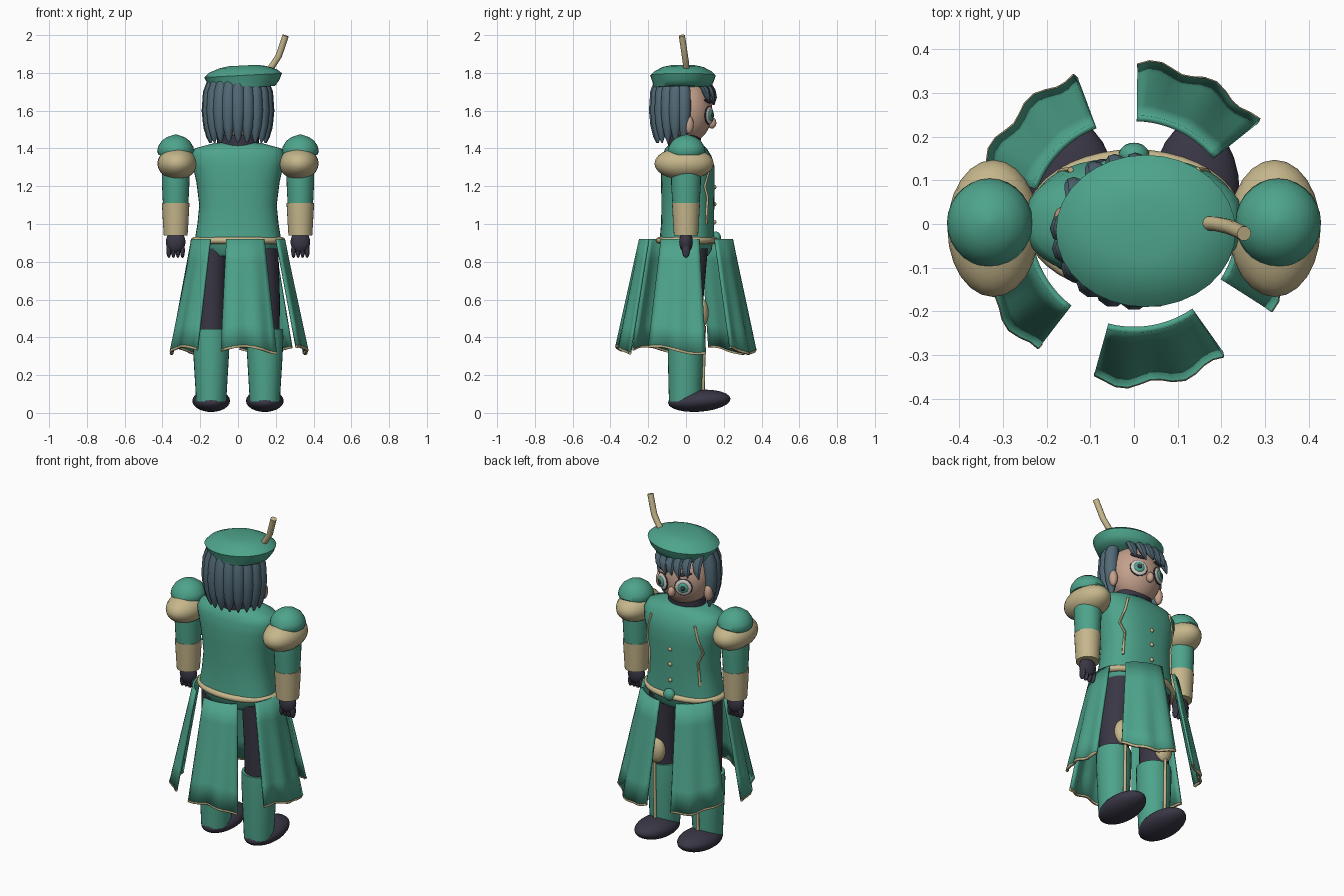
import bpy, bmesh, math
from mathutils import Matrix, Vector

if "Cube" in bpy.data.objects:
    bpy.data.objects.remove(bpy.data.objects["Cube"])


def material(name, r, g, b):
    m = bpy.data.materials.new(name)
    m.diffuse_color = (r, g, b, 1)
    m.use_nodes = True
    m.node_tree.nodes["Principled BSDF"].inputs["Base Color"].default_value = m.diffuse_color
    return m


GREEN = material("green_cloth", 0.075, 0.37, 0.26)
GOLD = material("pale_gold", 0.56, 0.47, 0.26)
DARK = material("charcoal", 0.042, 0.038, 0.06)
HAIR = material("slate_hair", 0.085, 0.145, 0.185)
SKIN = material("skin", 0.55, 0.35, 0.26)
WHITE = material("eye_white", 0.62, 0.6, 0.56)


def finish(name, bm, mat, angle=40):
    bmesh.ops.recalc_face_normals(bm, faces=bm.faces)
    me = bpy.data.meshes.new(name)
    bm.to_mesh(me)
    bm.free()
    me.materials.append(mat)
    me.shade_smooth()
    me.set_sharp_from_angle(angle=math.radians(angle))
    ob = bpy.data.objects.new(name, me)
    bpy.context.collection.objects.link(ob)
    return ob


def ellipsoid(name, loc, size, mat, rot=(0, 0, 0), seg=24):
    bm = bmesh.new()
    bmesh.ops.create_uvsphere(bm, u_segments=seg, v_segments=seg // 2, radius=1)
    ob = finish(name, bm, mat)
    ob.location, ob.scale, ob.rotation_euler = loc, size, rot
    return ob


def loft(name, rings, mat, n=28, power=2.0, angle=40):
    """Stack of rings (z, centre x, centre y, radius x, radius y), capped."""
    bm = bmesh.new()
    rows = []
    for z, cx, cy, rx, ry in rings:
        row = []
        for i in range(n):
            c, s = math.cos(math.tau * i / n), math.sin(math.tau * i / n)
            row.append(bm.verts.new((cx + rx * math.copysign(abs(c) ** (2 / power), c),
                                     cy + ry * math.copysign(abs(s) ** (2 / power), s), z)))
        rows.append(row)
    for a, b in zip(rows, rows[1:]):
        for i in range(n):
            j = (i + 1) % n
            bm.faces.new((a[i], a[j], b[j], b[i]))
    bm.faces.new(rows[0])
    bm.faces.new(rows[-1])
    return finish(name, bm, mat, angle)


def tube(name, pts, radius, mat, closed=False, n=8):
    pts = [Vector(p) for p in pts]
    bm = bmesh.new()
    rows, k = [], len(pts)
    for i, p in enumerate(pts):
        if closed:
            d = pts[(i + 1) % k] - pts[i - 1]
        else:
            d = pts[min(i + 1, k - 1)] - pts[max(i - 1, 0)]
        d.normalize()
        ref = Vector((0, 0, 1)) if abs(d.z) < 0.7 else Vector((0, 1, 0))
        u = d.cross(ref).normalized()
        v = d.cross(u)
        rows.append([bm.verts.new(p + radius * (u * math.cos(math.tau * a / n) + v * math.sin(math.tau * a / n)))
                     for a in range(n)])
    pairs = list(zip(rows, rows[1:])) + ([(rows[-1], rows[0])] if closed else [])
    for a, b in pairs:
        for i in range(n):
            bm.faces.new((a[i], a[(i + 1) % n], b[(i + 1) % n], b[i]))
    if not closed:
        bm.faces.new(rows[0])
        bm.faces.new(rows[-1])
    return finish(name, bm, mat, 60)


# Jacket and hips
loft("jacket", [(0.91, 0, 0.005, 0.23, 0.145), (1.0, 0, 0.008, 0.215, 0.14), (1.1, 0, 0.01, 0.205, 0.14),
                (1.22, 0, 0.01, 0.22, 0.142), (1.3, 0, 0.01, 0.238, 0.142), (1.36, 0, 0.005, 0.25, 0.13),
                (1.4, 0, 0, 0.23, 0.11), (1.43, 0, 0, 0.12, 0.08)], GREEN, 40, 2.4, 60)
loft("hips", [(0.83, 0, 0.005, 0.17, 0.11), (0.86, 0, 0.005, 0.205, 0.13), (0.92, 0, 0.005, 0.225, 0.142)],
     GREEN, 40, 2.4)
loft("collar", [(1.4, 0, -0.01, 0.11, 0.085), (1.47, 0, -0.01, 0.11, 0.09)], DARK)
tube("belt", [(0.233 * math.cos(a), 0.005 + 0.148 * math.sin(a), 0.913)
              for a in [math.tau * i / 40 for i in range(40)]], 0.018, GOLD, True)
ellipsoid("buckle", (0, 0.158, 0.925), (0.035, 0.028, 0.035), GREEN)
for z in (1.01, 1.105, 1.195):
    ellipsoid("button", (0, 0.151, z), (0.012, 0.01, 0.012), GOLD, seg=12)

# Five flared skirt panels with gold hems
def panel_point(centre, u, t, k):
    a = math.radians(centre + 24.5 * u)
    r = 0.242 + 0.118 * t + 0.009 * t * math.cos(7 * u + k)
    z = 0.92 - t * (0.585 + 0.02 * math.sin(2.2 * u + 1.3 * k))
    return Vector((r * math.cos(a), r * math.sin(a), z))


for k, centre in enumerate((-8, 64, 136, 208, 280)):
    bm = bmesh.new()
    us = [-1 + i / 6 for i in range(13)]
    grid = [[bm.verts.new(panel_point(centre, u, j / 5, k)) for u in us] for j in range(6)]
    for a, b in zip(grid, grid[1:]):
        for i in range(12):
            bm.faces.new((b[i], b[i + 1], a[i + 1], a[i]))
    panel = finish("skirt_panel", bm, GREEN, 50)
    mod = panel.modifiers.new("thickness", "SOLIDIFY")
    mod.thickness, mod.offset = 0.014, 0
    tube("skirt_hem", [panel_point(centre, u, 1, k) for u in us], 0.009, GOLD, n=6)

# Parts that repeat on both sides
for s in (-1, 1):
    x = 0.142 * s
    # Legs, boots and shoes
    loft("thigh", [(0.42, x, 0, 0.078, 0.082), (0.6, x, 0.002, 0.08, 0.09), (0.87, x * 0.94, 0.004, 0.08, 0.112)], DARK)
    loft("boot", [(0.06, x, -0.005, 0.08, 0.085), (0.12, x, -0.004, 0.083, 0.088), (0.3, x, -0.002, 0.094, 0.094),
                  (0.4, x, -0.002, 0.098, 0.095), (0.445, x, -0.002, 0.096, 0.094)], GREEN)
    ellipsoid("shoe", (x, 0.07, 0.064), (0.1, 0.166, 0.058), DARK, (math.radians(4), 0, 0))
    ellipsoid("knee_pad", (x, 0.078, 0.53), (0.055, 0.042, 0.08), GOLD)
    tube("boot_stripe", [(x, 0.09, 0.1), (x, 0.094, 0.3), (x, 0.096, 0.46)], 0.009, GOLD)

    # Arms
    x = 0.33 * s
    loft("sleeve", [(1.08, x, 0, 0.066, 0.07), (1.2, x, 0, 0.072, 0.078), (1.34, x, 0, 0.075, 0.08)], GREEN)
    loft("cuff", [(0.94, x, 0, 0.063, 0.064), (1.0, x, 0, 0.067, 0.068), (1.11, x, 0, 0.073, 0.074)], GOLD)
    ellipsoid("shoulder_puff", (0.322 * s, -0.01, 1.32), (0.105, 0.157, 0.086), GOLD)
    loft("shoulder_cap", [(1.365, x, 0.003, 0.09, 0.09), (1.385, x, 0.003, 0.098, 0.101),
                          (1.41, x, 0.003, 0.093, 0.095), (1.44, x, 0.003, 0.074, 0.076),
                          (1.46, x, 0.003, 0.047, 0.048), (1.473, x, 0.003, 0.008, 0.008)], GREEN)
    ellipsoid("hand", (x, 0, 0.905), (0.052, 0.036, 0.06), DARK)
    for f in range(4):
        ellipsoid("finger", (x + (f - 1.5) * 0.024, 0, 0.86), (0.013, 0.022, 0.04), DARK, seg=12)

    # Jacket piping that follows the chest
    path = []
    for px, z, rx in ((0.145, 1.36, 0.25), (0.165, 1.28, 0.232), (0.185, 1.2, 0.218),
                      (0.16, 1.14, 0.21), (0.165, 1.07, 0.208), (0.17, 1.0, 0.215)):
        ry = 0.13 if z > 1.3 else 0.142
        path.append((s * px, 0.01 + ry * (1 - (px / rx) ** 2.4) ** (1 / 2.4), z))
    tube("jacket_piping", path, 0.007, GOLD, n=6)

    # Ears, eyes and brows
    ellipsoid("ear", (0.16 * s, 0.015, 1.525), (0.024, 0.026, 0.048), SKIN, seg=16)
    turn = math.radians(-24 * s)
    out = Vector((math.sin(-turn), math.cos(turn), 0))
    eye = Vector((0.068 * s, 0.121, 1.575))
    for part, depth, r, mat in (("eye_rim", 0.0, 0.05, DARK), ("eye_white", 0.005, 0.046, WHITE),
                                ("iris", 0.012, 0.03, GREEN), ("pupil", 0.018, 0.014, DARK)):
        ellipsoid(part, eye + out * depth, (r, 0.011, r), mat, (0, 0, turn))
    ellipsoid("eyebrow", (0.07 * s, 0.118, 1.65), (0.045, 0.014, 0.009), DARK, (0, math.radians(-10 * s), turn))

# Head
ellipsoid("head", (0, 0.005, 1.595), (0.15, 0.135, 0.17), SKIN, seg=32)
ellipsoid("nose", (0, 0.137, 1.535), (0.021, 0.024, 0.03), SKIN, seg=16)

# Hair: cap, long locks round the back, short fringe
ellipsoid("hair_cap", (0, -0.035, 1.63), (0.155, 0.13, 0.13), HAIR)
for i in range(11):
    a = math.radians(176 + 18.8 * i)
    dx, dy = math.cos(a), math.sin(a)
    rings = [(z, 0.155 * w * dx, -0.02 + 0.14 * w * dy, r, r)
             for z, w, r in ((1.77, 0.85, 0.028), (1.7, 0.96, 0.037), (1.6, 1.0, 0.038),
                             (1.52, 1.0, 0.03), (1.46, 0.98, 0.017), (1.43, 0.96, 0.004))]
    loft("hair_lock", rings, HAIR, 10)
for i in range(6):
    fx = -0.13 + 0.047 * i
    fy = 0.005 + 0.135 * math.sqrt(1 - (fx / 0.16) ** 2)
    low = 1.63 + 0.012 * (i % 2)
    loft("fringe_lock", [(1.76, fx, fy - 0.035, 0.024, 0.02), (1.71, fx, fy - 0.005, 0.029, 0.022),
                         (1.67, fx - 0.008, fy + 0.008, 0.021, 0.016), (low, fx - 0.022, fy + 0.012, 0.003, 0.003)],
         HAIR, 8)

# Beret, leaning slightly, with a plume
beret = loft("beret", [(-0.065, -0.006, -0.005, 0.172, 0.15), (-0.035, 0, 0, 0.19, 0.162), (0, 0, 0, 0.206, 0.174),
                       (0.022, 0, 0, 0.182, 0.15), (0.043, 0, 0, 0.125, 0.11), (0.052, 0, 0, 0.075, 0.07)],
             GREEN, 32, 2.0, 60)
beret.location = (0.027, -0.016, 1.787)
beret.rotation_euler = (0, math.radians(-3), 0)
tube("plume", [(0.165, 0.002, 1.815), (0.19, 0, 1.85), (0.216, -0.006, 1.89), (0.233, -0.013, 1.94),
               (0.252, -0.022, 1.997)], 0.017, GOLD, n=10)
